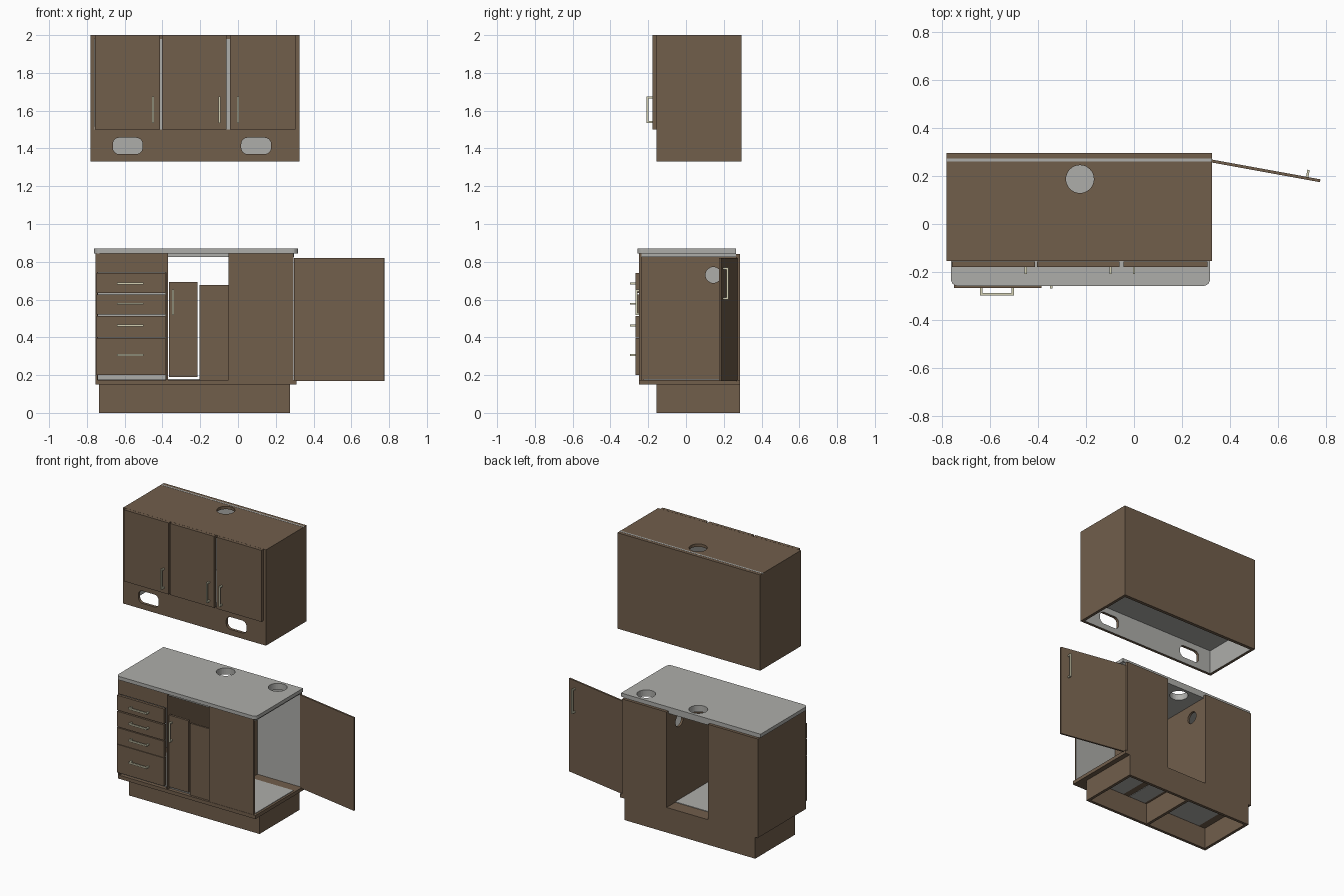
import bpy, bmesh, math
from mathutils import Vector, Matrix

if "Cube" in bpy.data.objects:
    bpy.data.objects.remove(bpy.data.objects["Cube"], do_unlink=True)


def material(name, rgb):
    m = bpy.data.materials.new(name)
    m.use_nodes = True
    m.diffuse_color = (*rgb, 1)
    m.node_tree.nodes["Principled BSDF"].inputs["Base Color"].default_value = (*rgb, 1)
    return m


BROWN = material("brown wood", (0.165, 0.112, 0.071))
GRAY = material("light gray", (0.42, 0.42, 0.40))
CREAM = material("cream metal", (0.66, 0.64, 0.46))
DIRS = {"+x": (1, 0, 0), "-x": (-1, 0, 0), "+y": (0, 1, 0),
        "-y": (0, -1, 0), "+z": (0, 0, 1), "-z": (0, 0, -1)}


def finish(name, bm, mats):
    mesh = bpy.data.meshes.new(name)
    bm.to_mesh(mesh)
    bm.free()
    for m in mats:
        mesh.materials.append(m)
    ob = bpy.data.objects.new(name, mesh)
    bpy.context.collection.objects.link(ob)
    return ob


def add_box(bm, x, y, z):
    size = Vector((x[1] - x[0], y[1] - y[0], z[1] - z[0]))
    mid = Vector((x[0] + x[1], y[0] + y[1], z[0] + z[1])) / 2
    bmesh.ops.create_cube(bm, size=1, matrix=Matrix.Translation(mid) @ Matrix.Diagonal((*size, 1)))


def board(name, x, y, z, mat=BROWN, gray=()):
    """Rectangular board; faces looking in the listed directions are gray."""
    bm = bmesh.new()
    add_box(bm, x, y, z)
    bm.normal_update()
    for f in bm.faces:
        f.material_index = int(any(f.normal.dot(Vector(DIRS[d])) > 0.9 for d in gray))
    return finish(name, bm, [mat, GRAY])


def cut(ob, cutter):
    """Subtract a cutter, bake the result and drop the cutter."""
    mod = ob.modifiers.new("cut", "BOOLEAN")
    mod.object = cutter
    mod.operation = "DIFFERENCE"
    mod.solver = "EXACT"
    cutter.hide_render = True
    bpy.context.view_layer.update()
    bpy.context.view_layer.objects.active = ob
    bpy.ops.object.modifier_apply(modifier=mod.name)
    bpy.data.objects.remove(cutter, do_unlink=True)


def round_hole(ob, centre, radius, axis="Z"):
    bm = bmesh.new()
    rot = Matrix.Rotation(math.pi / 2, 4, "Y") if axis == "X" else Matrix()
    bmesh.ops.create_cone(bm, cap_ends=True, segments=32, radius1=radius, radius2=radius,
                          depth=0.1, matrix=Matrix.Translation(centre) @ rot)
    cut(ob, finish("hole_cutter", bm, []))


def slot_hole(ob, x, y, z, radius):
    bm = bmesh.new()
    add_box(bm, x, y, z)
    edges = [e for e in bm.edges if abs((e.verts[0].co - e.verts[1].co).y) > 0.01]
    bmesh.ops.bevel(bm, geom=edges, offset=radius, segments=6, profile=0.5, affect="EDGES")
    cut(ob, finish("slot_cutter", bm, []))


def handle(name, centre, length, vertical, out=-1, depth=0.03, t=0.01):
    """Bar on two posts, standing out from the surface at centre."""
    bm = bmesh.new()
    h = length / 2

    def piece(a, b, y0, y1):
        ys = sorted((out * y0, out * y1))
        if vertical:
            add_box(bm, (-t / 2, t / 2), ys, (a, b))
        else:
            add_box(bm, (a, b), ys, (-t / 2, t / 2))
    piece(-h, h, depth - t, depth)
    piece(-h, -h + t, 0, depth - t)
    piece(h - t, h, 0, depth - t)
    ob = finish(name, bm, [CREAM])
    ob.location = centre
    return ob


# Wall cabinet shell, gray inside
x0, x1, t = -0.78, 0.325, 0.02
board("wall_left_side", (x0, x0 + t), (-0.155, 0.272), (1.33, 2), gray=["+x"])
board("wall_right_side", (x1 - t, x1), (-0.155, 0.272), (1.33, 2), gray=["-x"])
board("wall_back", (x0, x1), (0.272, 0.295), (1.33, 2), gray=["-y"])
board("wall_back_liner", (x0 + t, x1 - t), (0.26, 0.272), (1.345, 1.999), GRAY)
board("wall_back_strip", (x0, x1), (0.26, 0.272), (1.995, 2.001), GRAY)
wall_top = board("wall_top", (x0 + t, x1 - t), (-0.155, 0.26), (1.98, 2), gray=["-z"])
round_hole(wall_top, (-0.225, 0.187, 1.99), 0.058)
board("wall_shelf", (x0 + t, x1 - t), (-0.15, 0.26), (1.5, 1.52), GRAY)
valance = board("wall_valance", (x0 + t, x1 - t), (-0.155, -0.135), (1.33, 1.5), gray=["+y"])
for sx in (-0.663, 0.017):
    slot_hole(valance, (sx, sx + 0.158), (-0.2, -0.1), (1.37, 1.457), 0.034)
for i, dx in enumerate((-0.408, -0.05)):
    board(f"wall_divider_{i}", (dx - 0.012, dx + 0.012), (-0.15, 0.26), (1.52, 1.98), GRAY)

# Wall cabinet doors and handles
for i, (a, b, hx) in enumerate(((-0.758, -0.413, -0.45), (-0.403, -0.06, -0.098), (-0.043, 0.305, 0.0))):
    board(f"wall_door_{i}", (a, b), (-0.178, -0.156), (1.5, 2))
    handle(f"wall_door_handle_{i}", (hx, -0.178, 1.605), 0.14, True)

# Plinth frame, open underneath
board("plinth_front", (-0.735, 0.275), (-0.155, -0.135), (0, 0.15))
board("plinth_back", (-0.735, 0.275), (0.265, 0.285), (0, 0.15))
for n, px in (("left", -0.735), ("middle", -0.24), ("right", 0.255)):
    board(f"plinth_{n}", (px, px + 0.02), (-0.135, 0.265), (0, 0.15))

# Base cabinet floor with gray patches
base = board("base_floor", (-0.755, 0.31), (-0.25, 0.285), (0.15, 0.175))
for i, (a, b) in enumerate(((-0.74, -0.385), (-0.37, -0.05), (-0.035, 0.295))):
    board(f"floor_liner_{i}", (a, b), (-0.225, 0.19), (0.175, 0.179), GRAY)
for i, (a, b) in enumerate(((-0.66, -0.385), (-0.2, -0.07), (-0.02, 0.2))):
    board(f"floor_underside_{i}", (a, b), (-0.13, 0.19), (0.147, 0.15), GRAY)

# Base cabinet walls
body = (0.175, 0.825)
board("base_left_side", (-0.755, -0.74), (-0.235, 0.265), (0.175, 0.845), gray=["+x"])
left_div = board("base_left_divider", (-0.385, -0.37), (-0.235, 0.265), body, gray=["-x"])
right_div = board("base_right_divider", (-0.05, -0.035), (-0.235, 0.265), body)
for d, dx in ((left_div, -0.377), (right_div, -0.042)):
    round_hole(d, (dx, 0.145, 0.73), 0.042, "X")
for n, a, b in (("left", -0.755, -0.37), ("right", -0.05, 0.295)):
    board(f"base_back_{n}", (a, b), (0.265, 0.285), (0.175, 0.842), gray=["-y"])
board("base_front_panel", (-0.05, 0.295), (-0.248, -0.235), (0.175, 0.845), gray=["+y"])
board("drawer_top_rail", (-0.755, -0.37), (-0.25, -0.235), (0.743, 0.845))
board("drawer_stile_left", (-0.755, -0.745), (-0.248, -0.235), (0.175, 0.745))
board("drawer_stile_right", (-0.38, -0.37), (-0.248, -0.235), (0.175, 0.745))

# Drawers
for i, (a, b, hz) in enumerate(((0.2, 0.397, 0.307), (0.4, 0.514, 0.462),
                                (0.52, 0.628, 0.578), (0.636, 0.74, 0.686))):
    board(f"drawer_front_{i}", (-0.75, -0.385), (-0.267, -0.248), (a, b), gray=["+y"])
    handle(f"drawer_handle_{i}", (-0.57, -0.267, hz), 0.14, False)

# Narrow door and fixed panel in the middle bay
board("bay_door", (-0.366, -0.215), (-0.238, -0.222), (0.19, 0.692))
handle("bay_door_handle", (-0.345, -0.238, 0.585), 0.135, True)
board("bay_panel", (-0.205, -0.05), (-0.235, -0.222), (0.175, 0.677))

# Open side door, swung outwards on the back edge
hinge = Vector((0.297, 0.267, 0))
swing = math.atan2(-0.087, 0.478)
door = board("side_door", (0, 0.486), (-0.006, 0.006), (0.17, 0.82))
pull = handle("side_door_handle", (0, 0, 0), 0.17, True, out=1)
for ob, offset in ((door, Vector()), (pull, Vector((0.43, 0.006, 0.685)))):
    ob.rotation_euler.z = swing
    ob.location = hinge + Matrix.Rotation(swing, 3, "Z") @ offset

# Worktop with rounded corners over a thinner sub-top
bm = bmesh.new()
add_box(bm, (-0.762, 0.317), (-0.258, 0.265), (0.845, 0.87))
corners = [e for e in bm.edges if abs((e.verts[0].co - e.verts[1].co).z) > 0.01
           and e.verts[0].co.y < 0]
bmesh.ops.bevel(bm, geom=corners, offset=0.03, segments=5, profile=0.5, affect="EDGES")
worktop = finish("worktop", bm, [GRAY])
subtop = board("sub_top", (-0.74, 0.297), (-0.235, 0.265), (0.825, 0.845), GRAY)
for ob in (worktop, subtop):
    for hx in (-0.225, 0.178):
        round_hole(ob, (hx, 0.185, 0.85), 0.06)
